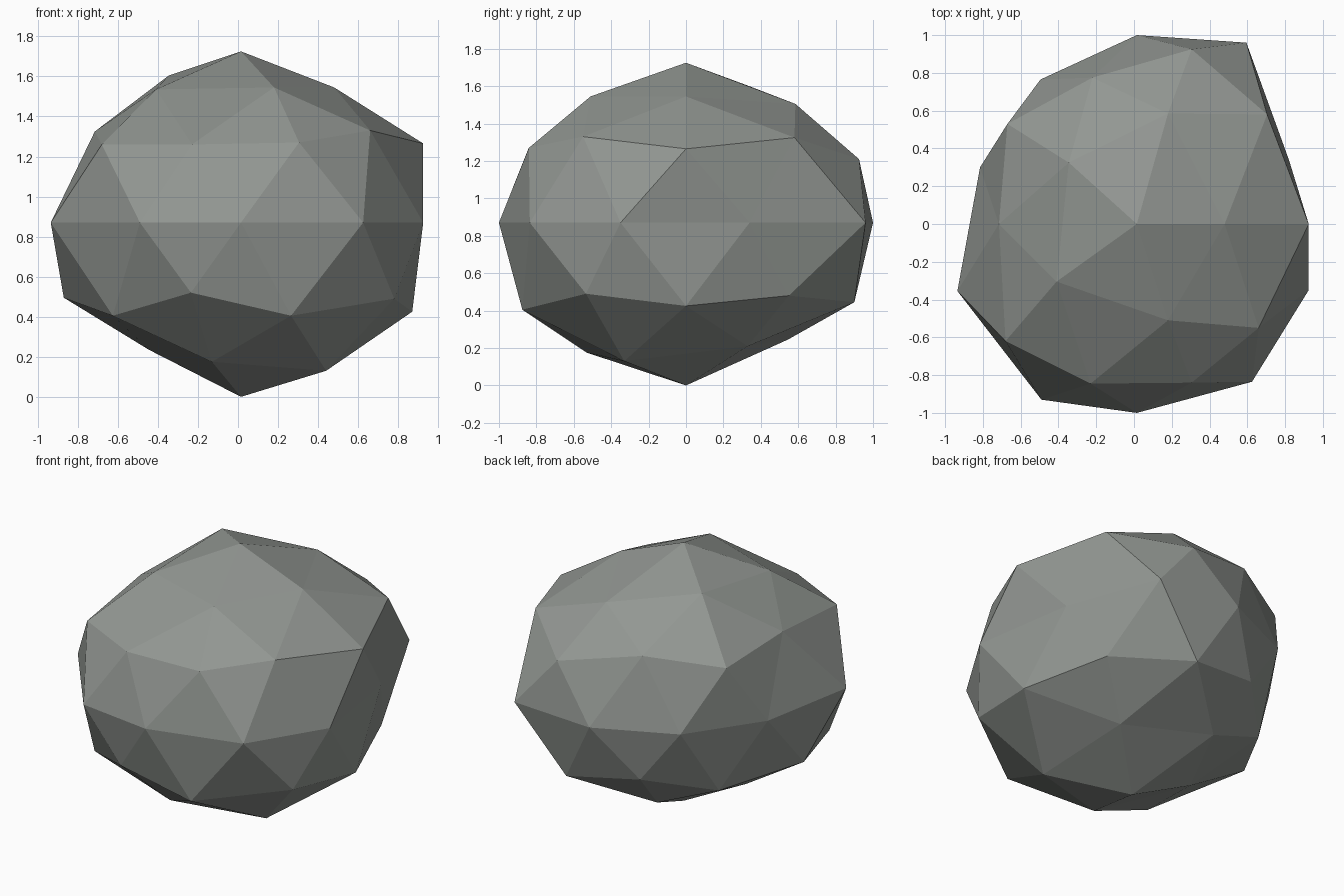
import bpy
import bmesh
import math
from mathutils import Vector

# Remove the default cube
default_cube = bpy.data.objects.get("Cube")
if default_cube:
    bpy.data.objects.remove(default_cube, do_unlink=True)

# Height of the widest ring of the boulder
MIDDLE = 0.87

# Worn corner positions, one ring at a time from the ground up.
# Each ring runs counter-clockwise, starting from +x.
foot = [(0.015, 0, 0)]
underside = [(0.385, 0.33, 0.21), (-0.17, 0.545, 0.245), (-0.445, 0, 0.235),
             (-0.13, -0.53, 0.175), (0.44, -0.33, 0.13)]
low_corners = [(0.87, 0, 0.425), (0.255, 0.9, 0.445), (-0.58, 0.48, 0.41),
               (-0.625, -0.62, 0.405), (0.265, -0.875, 0.405)]
low_waist = [(0.675, 0.55, 0.48), (-0.235, 0.82, 0.52), (-0.87, 0, 0.495),
             (-0.235, -0.9, 0.52), (0.78, -0.535, 0.49)]
waist = [(x, y, MIDDLE) for x, y in (
    (0.82, 0.34), (0.595, 0.96), (0.015, 1), (-0.495, 0.765), (-0.815, 0.3),
    (-0.935, -0.355), (-0.49, -0.93), (0.015, -1), (0.625, -0.835), (0.925, -0.35))]
high_waist = [(0.925, 0, 1.265), (0.305, 0.925, 1.21), (-0.67, 0.53, 1.27),
              (-0.68, -0.62, 1.26), (0.305, -0.84, 1.27)]
high_corners = [(0.705, 0.58, 1.325), (-0.22, 0.775, 1.325), (-0.715, 0, 1.325),
                (-0.23, -0.845, 1.26), (0.66, -0.55, 1.33)]
shoulder = [(0.48, 0, 1.545), (0.18, 0.585, 1.505), (-0.345, 0.325, 1.605),
            (-0.41, -0.305, 1.535), (0.18, -0.51, 1.545)]
peak = [(0.015, 0, 1.725)]

rings = [foot, underside, low_corners, low_waist, waist,
         high_waist, high_corners, shoulder, peak]


def ring_order(vert):
    """Sort key: height of the ring, then the angle around it."""
    angle = math.atan2(vert.co.y, vert.co.x)
    return round(vert.co.z, 1), (angle + 0.1) % math.tau


def stone_material():
    """Plain matt grey with a faint green cast."""
    colour = (0.29, 0.31, 0.29, 1)
    material = bpy.data.materials.new("stone_grey")
    material.use_nodes = True
    material.diffuse_color = colour
    material.roughness = 0.9
    shader = material.node_tree.nodes["Principled BSDF"]
    shader.inputs["Base Color"].default_value = colour
    shader.inputs["Roughness"].default_value = 0.9
    return material


# Boulder: a faceted ball whose corners are pushed into worn positions
bm = bmesh.new()
bmesh.ops.create_icosphere(bm, subdivisions=2, radius=1)
corners = [corner for ring in rings for corner in ring]
for vert, corner in zip(sorted(bm.verts, key=ring_order), corners):
    vert.co = Vector(corner)
for face in bm.faces:
    face.smooth = False
bmesh.ops.recalc_face_normals(bm, faces=bm.faces[:])

mesh = bpy.data.meshes.new("boulder")
bm.to_mesh(mesh)
bm.free()
mesh.materials.append(stone_material())
boulder = bpy.data.objects.new("boulder", mesh)
bpy.context.collection.objects.link(boulder)
